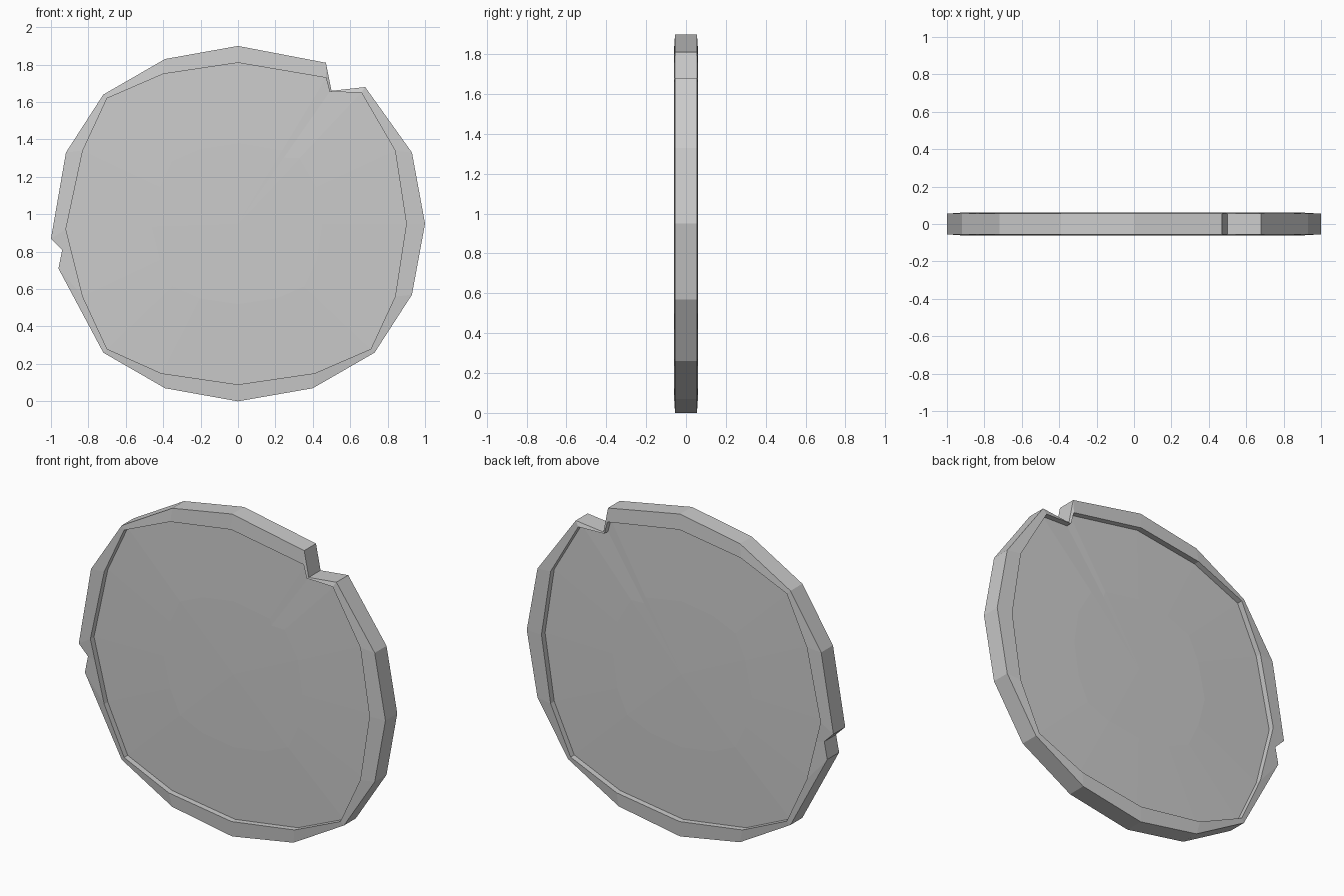
import bpy, bmesh

if "Cube" in bpy.data.objects:
    bpy.data.objects.remove(bpy.data.objects["Cube"])

# Outlines in x, z: chipped outer edge and the matching inner edge of the rim
OUTER = [(0, 1.90), (0.47, 1.81), (0.50, 1.66), (0.68, 1.68), (0.93, 1.33), (1.0, 0.95),
         (0.93, 0.57), (0.73, 0.26), (0.40, 0.07), (0, 0), (-0.39, 0.07), (-0.72, 0.26),
         (-0.96, 0.71), (-0.94, 0.81), (-1.0, 0.87), (-0.92, 1.33), (-0.72, 1.64), (-0.39, 1.83)]
INNER = [(0, 1.81), (0.47, 1.73), (0.49, 1.655), (0.66, 1.65), (0.84, 1.34), (0.90, 0.95),
         (0.84, 0.56), (0.71, 0.28), (0.41, 0.15), (0, 0.09), (-0.41, 0.15), (-0.70, 0.28),
         (-0.83, 0.56), (-0.89, 0.80), (-0.92, 0.92), (-0.83, 1.34), (-0.70, 1.62), (-0.40, 1.75)]
MID_Z = 0.95


def scaled(points, s):
    return [(x * s, MID_Z + (z - MID_Z) * s) for x, z in points]


bm = bmesh.new()


def ring(points, y):
    return [bm.verts.new((x, y, z)) for x, z in points]


def bridge(a, b):
    n = len(a)
    for i in range(n):
        j = (i + 1) % n
        bm.faces.new((a[i], a[j], b[j], b[i]))


# Each side: raised rim, recess wall, very slightly domed panel
edges = []
for side in (-1, 1):
    rings = [ring(OUTER, side * 0.055), ring(INNER, side * 0.061),
             ring(INNER, side * 0.027), ring(scaled(INNER, 0.5), side * 0.040)]
    for a, b in zip(rings, rings[1:]):
        bridge(a, b)
    centre = bm.verts.new((0, side * 0.043, MID_Z))
    last = rings[-1]
    for i in range(len(last)):
        bm.faces.new((last[i], last[(i + 1) % len(last)], centre))
    edges.append(rings[0])

# Outer edge band joining the two sides
bridge(*edges)
bmesh.ops.recalc_face_normals(bm, faces=bm.faces[:])

mesh = bpy.data.meshes.new("chipped_disc")
bm.to_mesh(mesh)
bm.free()
disc = bpy.data.objects.new("chipped_disc", mesh)
bpy.context.collection.objects.link(disc)
